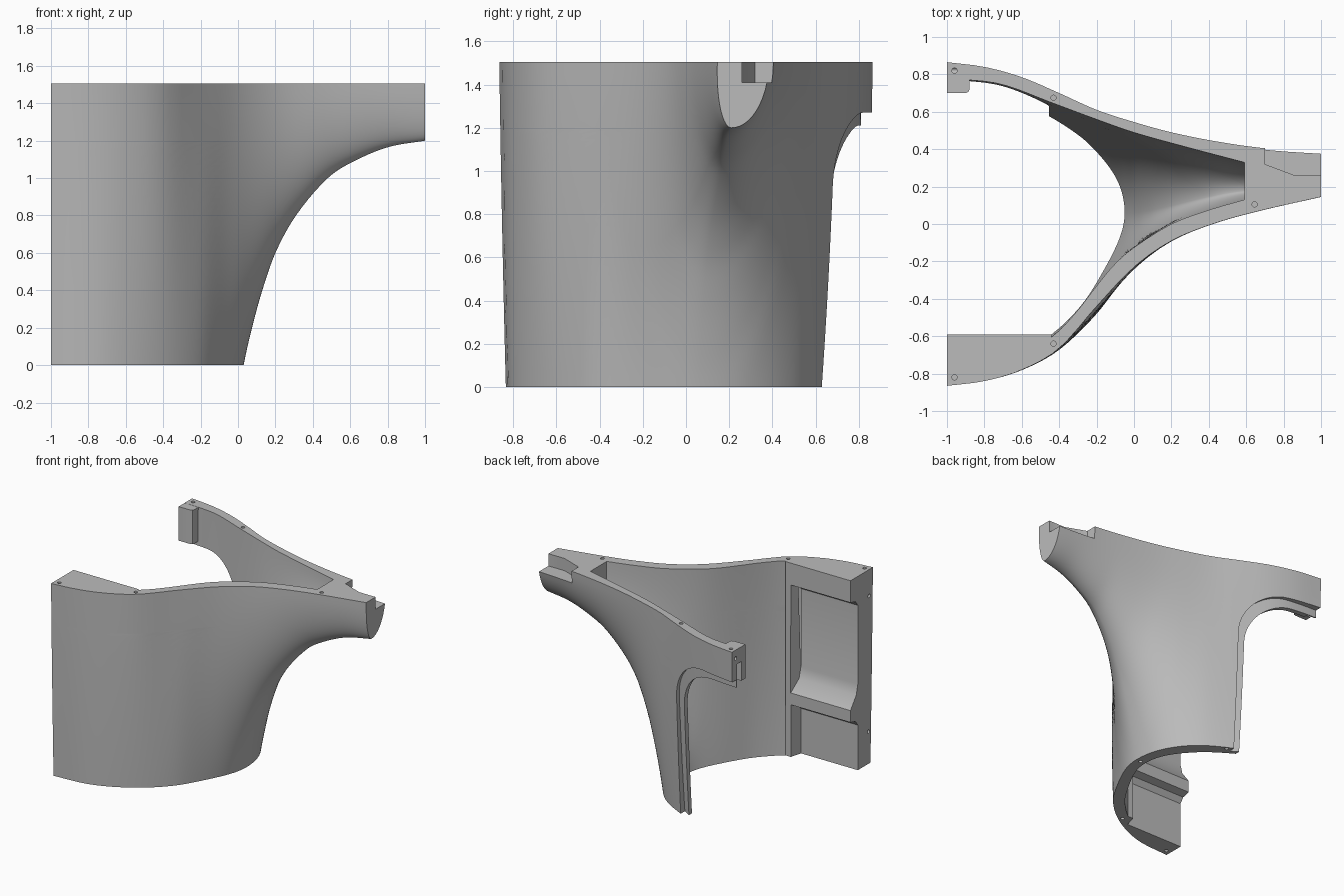
import bpy, bmesh, math
from mathutils import Vector

cube = bpy.data.objects.get("Cube")
if cube:
    bpy.data.objects.remove(cube)

grey = bpy.data.materials.new("light grey")
grey.use_nodes = True
colour = (0.5, 0.5, 0.5, 1)
grey.diffuse_color = colour
grey.node_tree.nodes["Principled BSDF"].inputs["Base Color"].default_value = colour


def finish(name, bm):
    bmesh.ops.recalc_face_normals(bm, faces=bm.faces)
    mesh = bpy.data.meshes.new(name)
    bm.to_mesh(mesh)
    bm.free()
    mesh.materials.append(grey)
    ob = bpy.data.objects.new(name, mesh)
    bpy.context.collection.objects.link(ob)
    return ob


def curve(points, shift=0):
    """Smooth function y(x) through the points."""
    xs, ys = zip(*points)
    n = len(xs)
    slopes = []
    for i in range(n):
        a, b = max(i - 1, 0), min(i + 1, n - 1)
        slopes.append((ys[b] - ys[a]) / (xs[b] - xs[a]))

    def value(x):
        i = max([j for j in range(n - 1) if xs[j] <= x], default=0)
        h = xs[i + 1] - xs[i]
        t = (x - xs[i]) / h
        return shift + (ys[i] * (1 + 2 * t) * (1 - t)**2 + ys[i + 1] * t * t * (3 - 2 * t)
                        + h * (slopes[i] * t * (1 - t)**2 - slopes[i + 1] * t * t * (1 - t)))
    return value


centre = curve([(-1.2, .06), (-.3, .06), (.03, .065), (.5, .165), (1, .21)])


def wedge(name, keel, front, back, xs, zs, n=44):
    """Closed solid narrowing to a rounded keel; front and back are (foot, head) outlines."""
    (x0, x1), (z0, z1) = xs, zs
    knee = keel(x1)

    def tip(z):
        lo, hi = x0, x1
        for _ in range(40):
            mid = (lo + hi) / 2
            lo, hi = (mid, hi) if keel(mid) < z else (lo, mid)
        return lo

    def side(pair, x, z):
        t = z / z1
        edge = pair[0](x) * (1 - t) + pair[1](x) * t
        q = min(1, max(0, (z - keel(x)) / (z1 - keel(x))))
        return centre(x) + (edge - centre(x)) * math.sqrt(1 - (1 - q)**2)

    levels = [z0 + (knee - z0) * math.sin(i / 36 * math.pi / 2) for i in range(37)]
    levels += [knee + (z1 - knee) * (i / 12)**2 for i in range(1, 13)]
    bm = bmesh.new()
    fronts, backs = [], []
    for r, z in enumerate(levels):
        end = x1 if r >= 36 else tip(z)
        row = [x0 + (end - x0) * math.sin(i / n * math.pi / 2) for i in range(n + 1)]
        f = [bm.verts.new((x, side(front, x, z), z)) for x in row[:-1]]
        b = [bm.verts.new((x, side(back, x, z), z)) for x in row[:-1]]
        if r <= 36:
            nose = bm.verts.new((end, centre(end), z))
            f.append(nose)
            b.append(nose)
        else:
            f.append(bm.verts.new((end, side(front, end, z), z)))
            b.append(bm.verts.new((end, side(back, end, z), z)))
        fronts.append(f)
        backs.append(b)
    for grid in (fronts, backs):
        for lo, hi in zip(grid, grid[1:]):
            for i in range(n):
                bm.faces.new((lo[i], lo[i + 1], hi[i + 1], hi[i]))
    bm.faces.new(fronts[0] + backs[0][-2::-1])
    bm.faces.new(fronts[-1] + backs[-1][::-1])
    bm.faces.new([r[0] for r in fronts] + [r[0] for r in reversed(backs)])
    bm.faces.new([r[-1] for r in fronts[36:]] + [r[-1] for r in backs[:36:-1]])
    return finish(name, bm)


def prism(name, outline, place, lo, hi):
    """Extrude an outline; place(u, v, w) maps it into space."""
    bm = bmesh.new()
    ends = [[bm.verts.new(place(u, v, w)) for u, v in outline] for w in (lo, hi)]
    n = len(outline)
    for i in range(n):
        j = (i + 1) % n
        bm.faces.new((ends[0][i], ends[0][j], ends[1][j], ends[1][i]))
    bm.faces.new(ends[0])
    bm.faces.new(ends[1])
    return finish(name, bm)


def box(name, x, y, z):
    return prism(name, [(x[0], y[0]), (x[1], y[0]), (x[1], y[1]), (x[0], y[1])],
                 lambda u, v, w: (u, v, w), *z)


def cut(target, cutter):
    mod = target.modifiers.new("cut", "BOOLEAN")
    mod.operation, mod.solver, mod.object = "DIFFERENCE", "EXACT", cutter
    with bpy.context.temp_override(object=target, active_object=target):
        bpy.ops.object.modifier_apply(modifier=mod.name)
    bpy.data.objects.remove(cutter)


# Outer body
shell = wedge(
    "flared_shell",
    curve([(-1, -9), (-.4, -3), (-.2, -1.5), (-.05, -.45), (.03, 0), (.075, .2), (.13, .4),
           (.2, .6), (.31, .8), (.48, 1), (.61, 1.085), (.8, 1.165), (1, 1.2)]),
    (curve([(-1, -.844), (-.7, -.82), (-.4, -.7), (-.2, -.55), (-.05, -.36), (.15, -.18),
            (.4, -.05), (1, .1)]),
     curve([(-1, -.865), (-.8, -.84), (-.6, -.78), (-.4, -.665), (-.2, -.44), (0, -.23),
            (.2, -.09), (.42, 0), (.65, .065), (1, .145)])),
    (curve([(-1, .84), (-.7, .77), (-.41, .67), (-.2, .59), (-.05, .52), (.15, .46), (.4, .42),
            (1, .37)]),
     curve([(-1, .865), (-.8, .84), (-.6, .785), (-.4, .7), (-.2, .61), (0, .545), (.2, .49),
            (.45, .44), (.7, .405), (1, .385)])),
    (-1, 1), (0, 1.505))


# Hollow, keeping a thick panel at the front end
def cavity(name, grow=0):
    hollow = wedge(
        name,
        curve([(-1.1, -9), (-.48, -3), (-.28, -1.5), (-.13, -.45), (-.05, 0), (0, .22), (.05, .42),
               (.12, .63), (.23, .85), (.4, 1.05), (.59, 1.16)]),
        (curve([(-1.1, -.76), (-.7, -.73), (-.48, -.66), (-.28, -.51), (-.13, -.33), (.1, -.1),
                (.59, .12)]),
         curve([(-1.1, -.78), (-.7, -.72), (-.48, -.63), (-.4, -.57), (-.3, -.46), (-.2, -.33),
                (-.1, -.21), (0, -.125), (.2, 0), (.4, .075), (.59, .13)])),
        (curve([(-1.1, .77), (-.7, .71), (-.45, .61), (-.28, .525), (-.13, .44), (.1, .39),
                (.59, .31)], grow),
         curve([(-1.1, .775), (-.88, .77), (-.7, .745), (-.43, .645), (-.2, .56), (0, .49),
                (.25, .42), (.59, .33)], grow)),
        (-1.1, .59), (-.02, 1.52))
    cut(hollow, box("panel_former", (-1.3, -.44), (-1, -.59), (-.2, 1.7)))
    return hollow


# Rear opening with a stepped lip on the inside half of the wall
def opening(name, inset):
    r, x, z = 0.34, -.395 - inset, 1.27 - inset
    arc = [(x - r + r * math.cos(t), z - r + r * math.sin(t))
           for t in (i / 16 * math.pi / 2 for i in range(17))]
    return prism(name, [(-1.2, -.1), (x, -.1)] + arc + [(-1.2, z)],
                 lambda u, v, w: (u, w, v), .3, 1.1)


rebate = opening("rebate_cutter", 0)
cut(rebate, cavity("lip_former", .04))
cut(shell, cavity("cavity_cutter"))
cut(shell, rebate)
cut(shell, opening("opening_cutter", .06))

# Stepped notch at the tip
cut(shell, prism("notch_cutter", [(.7, .32), (.86, .26), (1.1, .26), (1.1, .6), (.7, .6)],
                 lambda u, v, w: (u, v, w), 1.41, 1.6))

# Two recesses in the thick end panel
for outline in ([(-.57, 1.34), (-.65, 1.32), (-.68, 1.28), (-.68, .67), (-.66, .59), (-.57, .47)],
                [(-.57, .41), (-.65, .39), (-.68, .35), (-.68, -.1), (-.57, -.1)]):
    cut(shell, prism("recess_cutter", outline,
                     lambda u, v, w: (w - (.03 if w > -1 and u < -.6 else 0), u, v), -1.1, -.48))


# Screw holes
def hole(spot, axis):
    bm = bmesh.new()
    bmesh.ops.create_cone(bm, cap_ends=True, segments=16, radius1=.014, radius2=.014, depth=.12)
    turn = Vector((0, 0, 1)).rotation_difference(Vector(axis)).to_matrix()
    bmesh.ops.rotate(bm, verts=bm.verts, matrix=turn)
    bmesh.ops.translate(bm, verts=bm.verts, vec=spot)
    cut(shell, finish("hole_cutter", bm))


for x, y in ((-.96, .82), (-.43, .675), (-.43, -.64), (-.96, -.82), (.645, .105)):
    hole((x, y, 1.505), (0, 0, 1))
for x, y in ((-.96, -.79), (-.43, -.64), (-.01, .06), (-.36, .59)):
    hole((x, y, 0), (0, 0, 1))
for y, z in ((-.82, 1.3), (-.81, .25), (.82, 1.44)):
    hole((-1, y, z), (1, 0, 0))

# Slotted block on the end of the rear arm
block = prism("rear_end_block", [(-1, .7), (-.9, .7), (-.885, .706), (-.88, .72), (-.88, .79), (-1, .79)],
              lambda u, v, w: (u, v, w), 1.24, 1.504)
for part in (block, shell):
    cut(part, box("slot_cutter", (-1.1, -.93), (.75, .8), (1.1, 1.39)))

for ob in (shell, block):
    bpy.ops.object.select_all(action="DESELECT")
    ob.select_set(True)
    bpy.context.view_layer.objects.active = ob
    bpy.ops.object.shade_smooth_by_angle(angle=math.radians(28))
